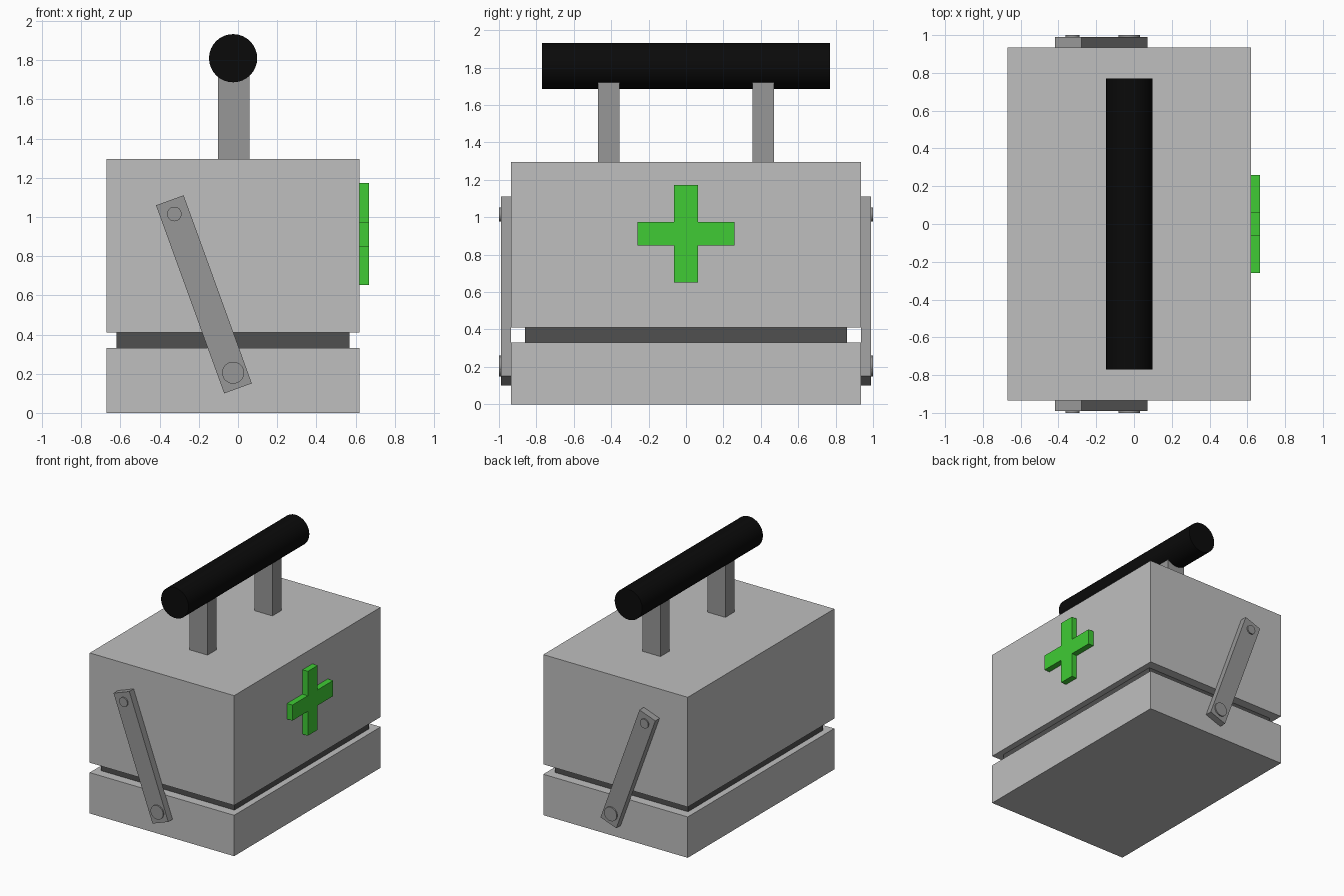
import bpy
import bmesh
import math
from mathutils import Vector

cube = bpy.data.objects.get("Cube")
if cube:
    bpy.data.objects.remove(cube, do_unlink=True)

MID_X = -0.025  # centre line of the case


def material(name, rgb):
    mat = bpy.data.materials.new(name)
    mat.use_nodes = True
    color = (*rgb, 1)
    mat.diffuse_color = color
    mat.node_tree.nodes["Principled BSDF"].inputs["Base Color"].default_value = color
    return mat


light_grey = material("light grey", (0.52, 0.52, 0.52))
mid_grey = material("mid grey", (0.31, 0.31, 0.31))
dark_grey = material("dark grey", (0.08, 0.08, 0.08))
black = material("black", (0.003, 0.003, 0.003))
green = material("green", (0.05, 0.6, 0.035))


def box(name, center, size, mat, tilt=0):
    bpy.ops.mesh.primitive_cube_add(size=1, location=center, rotation=(0, tilt, 0))
    obj = bpy.context.object
    obj.name = name
    for v in obj.data.vertices:
        v.co *= Vector(size)
    obj.data.materials.append(mat)
    return obj


def rod(name, center, radius, length, mat):
    """Smooth cylinder lying along y."""
    bpy.ops.mesh.primitive_cylinder_add(vertices=32, radius=radius, depth=length,
                                        location=center, rotation=(math.pi / 2, 0, 0))
    obj = bpy.context.object
    obj.name = name
    obj.data.materials.append(mat)
    bpy.ops.object.shade_smooth_by_angle()
    return obj


# Case: base, recessed seam and lid
box("case_base", (MID_X, 0, 0.165), (1.29, 1.87, 0.33), light_grey)
box("case_seam", (MID_X, 0, 0.37), (1.19, 1.72, 0.10), dark_grey)
box("case_lid", (MID_X, 0, 0.853), (1.29, 1.87, 0.886), light_grey)

# Carrying handle on two posts
rod("handle_grip", (MID_X, 0, 1.81), 0.123, 1.54, black)
for label, side in (("front", -1), ("back", 1)):
    box(label + "_handle_post", (MID_X + 0.003, side * 0.414, 1.505),
        (0.16, 0.115, 0.43), mid_grey)

    # Slanted hinge arm with a rivet at each end
    top, bottom = Vector((-0.348, 0, 1.085)), Vector((0, 0, 0.125))
    span = top - bottom
    center = (top + bottom) / 2
    center.y = side * 0.9625
    box(label + "_hinge_arm", center, (0.15, 0.055, span.length), mid_grey,
        math.atan2(span.x, span.z))
    rod(label + "_top_rivet", (-0.325, side * 0.97, 1.015), 0.037, 0.06, mid_grey)
    rod(label + "_bottom_rivet", (MID_X, side * 0.97, 0.205), 0.056, 0.06, mid_grey)

# Raised cross: a quarter outline turned four times, then extruded
bm = bmesh.new()
arm, half = 0.26, 0.063
outline = []
for turn in range(4):
    c, s = (1, 0, -1, 0)[turn], (0, 1, 0, -1)[turn]
    for y, z in ((arm, -half), (arm, half), (half, half)):
        outline.append(bm.verts.new((0.615, y * c - z * s, 0.912 + y * s + z * c)))
face = bm.faces.new(outline)
result = bmesh.ops.extrude_face_region(bm, geom=[face])
moved = [g for g in result["geom"] if isinstance(g, bmesh.types.BMVert)]
bmesh.ops.translate(bm, verts=moved, vec=(0.053, 0, 0))
bmesh.ops.recalc_face_normals(bm, faces=bm.faces)
mesh = bpy.data.meshes.new("raised_cross")
bm.to_mesh(mesh)
bm.free()
mesh.materials.append(green)
bpy.context.collection.objects.link(bpy.data.objects.new("raised_cross", mesh))
